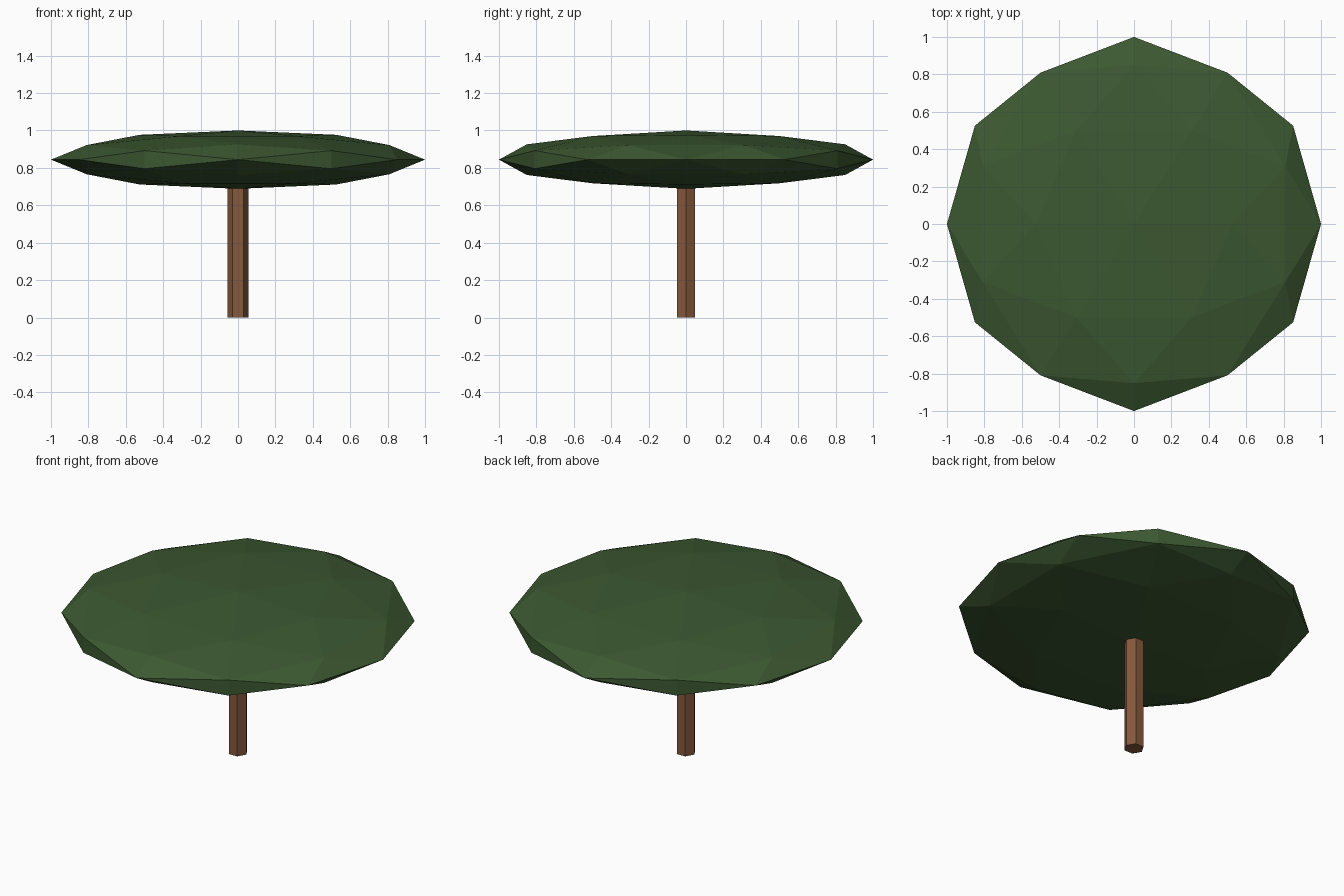
import bpy, bmesh
from mathutils import Vector

cube = bpy.data.objects.get("Cube")
if cube:
    bpy.data.objects.remove(cube, do_unlink=True)


def material(name, colour):
    mat = bpy.data.materials.new(name)
    mat.use_nodes = True
    mat.diffuse_color = (*colour, 1)
    mat.node_tree.nodes["Principled BSDF"].inputs["Base Color"].default_value = (*colour, 1)
    return mat


def finish(name, bm, mat):
    bmesh.ops.recalc_face_normals(bm, faces=bm.faces)
    mesh = bpy.data.meshes.new(name)
    bm.to_mesh(mesh)
    bm.free()
    mesh.materials.append(mat)
    obj = bpy.data.objects.new(name, mesh)
    bpy.context.collection.objects.link(obj)
    return obj


leaf_green = material("leaf green", (0.045, 0.098, 0.031))
bark_brown = material("bark brown", (0.235, 0.1, 0.047))

# Canopy: icosahedron with its golden rectangles on the axes, split once, flattened
golden = (1 + 5 ** 0.5) / 2
bm = bmesh.new()
for a in (-1, 1):
    for b in (-golden, golden):
        for corner in ((b, a, 0), (0, b, a), (a, 0, b)):
            bm.verts.new(corner)
bmesh.ops.convex_hull(bm, input=bm.verts)
bmesh.ops.subdivide_edges(bm, edges=bm.edges[:], cuts=1, use_grid_fill=True)
for v in bm.verts:
    v.co.normalize()
bmesh.ops.scale(bm, vec=Vector((1, 1, 0.156)), verts=bm.verts)
canopy = finish("canopy", bm, leaf_green)
canopy.location.z = 0.844

# Trunk: straight six-sided post with corners facing left and right
height = 0.76
bm = bmesh.new()
bmesh.ops.create_cone(bm, cap_ends=True, segments=6, radius1=0.057,
                      radius2=0.057, depth=height)
corner = max(bm.verts, key=lambda v: v.co.x)
if abs(corner.co.y) > 0.01:
    for v in bm.verts:
        v.co.x, v.co.y = v.co.y, -v.co.x
trunk = finish("trunk", bm, bark_brown)
trunk.location.z = height / 2
